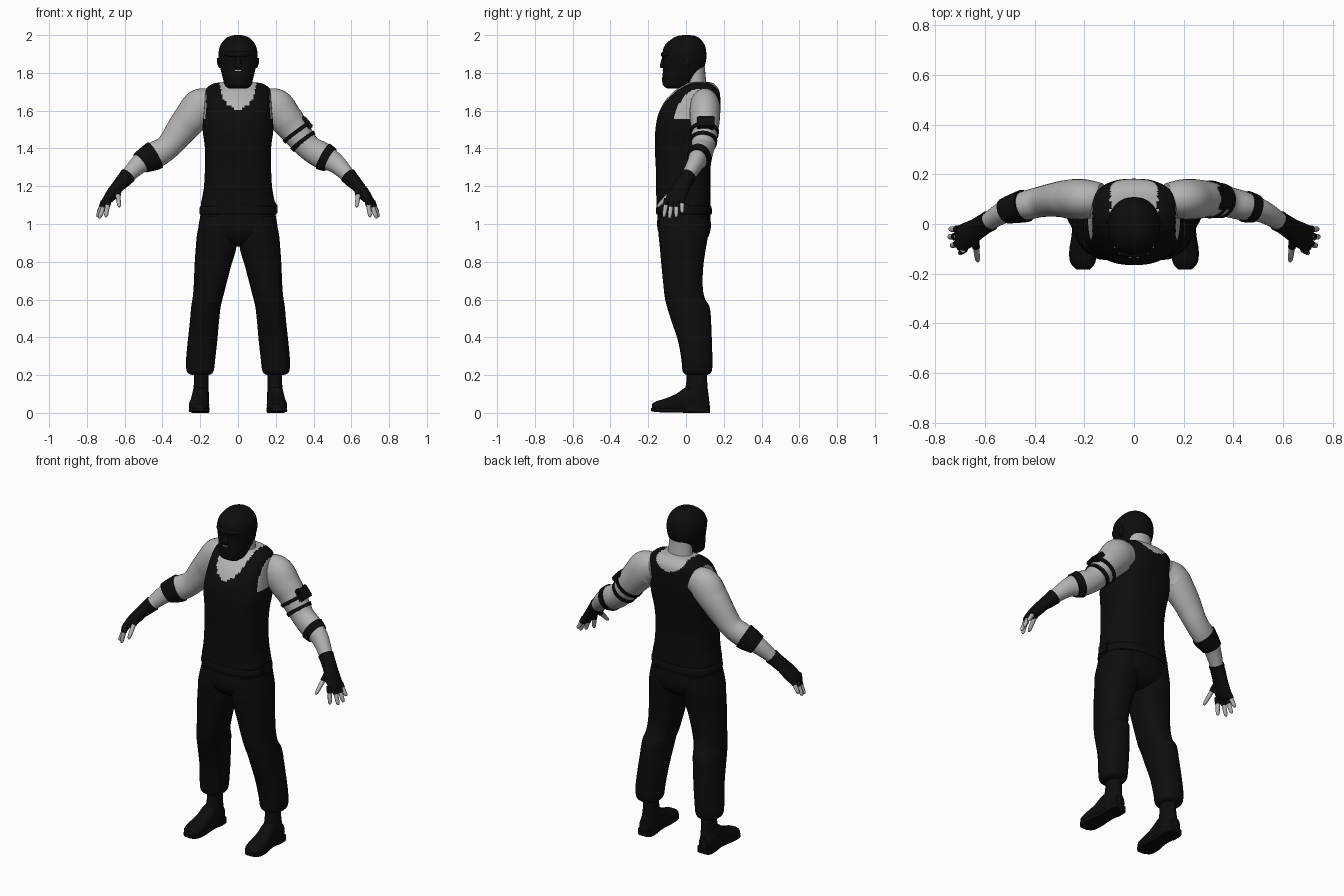
import bpy, bmesh, math
from mathutils import Vector, Matrix

def material(name, v):
    m = bpy.data.materials.new(name)
    m.diffuse_color = (v, v, v, 1)
    return m

BLACK = material("black cloth", 0.004)
SKIN = material("pale grey skin", 0.45)

def spline(keys, t):
    """Catmull-Rom sample of a list of number tuples at t in 0..len-1."""
    n = len(keys) - 1
    i = min(int(t), n - 1)
    f = t - i
    p = [keys[max(0, min(n, i + k))] for k in (-1, 0, 1, 2)]
    return [0.5 * (2 * b + (c - a) * f + (2 * a - 5 * b + 4 * c - d) * f * f
                   + (3 * b - a - 3 * c + d) * f ** 3) for a, b, c, d in zip(*p)]

def finish(name, bm, mats, rule=None):
    bmesh.ops.recalc_face_normals(bm, faces=bm.faces)
    if rule:
        for f in bm.faces:
            f.material_index = rule(f.calc_center_median())
    me = bpy.data.meshes.new(name)
    bm.to_mesh(me)
    bm.free()
    for m in mats:
        me.materials.append(m)
    ob = bpy.data.objects.new(name, me)
    bpy.context.collection.objects.link(ob)
    bpy.context.view_layer.objects.active = ob
    ob.select_set(True)
    bpy.ops.object.shade_smooth_by_angle(angle=math.radians(50))
    ob.select_set(False)
    return ob

def loft(name, keys, mats, axis=None, ref=(0, 1, 0), n=24, steps=5, e=2.0,
         span=None, grow=0.0, rule=None):
    """Skin rings along keys (x, y, z, radius across, radius along ref)."""
    t0, t1 = span or (0, len(keys) - 1)
    count = max(2, round((t1 - t0) * steps))
    bm = bmesh.new()
    rings = []
    for k in range(count + 1):
        t = t0 + (t1 - t0) * k / count
        x, y, z, ra, rb = spline(keys, t)
        a = Vector(spline(keys, max(0, t - .05))[:3])
        b = Vector(spline(keys, min(len(keys) - 1, t + .05))[:3])
        d = Vector(axis) if axis else (b - a).normalized()
        u = d.cross(Vector(ref)).normalized()
        w = u.cross(d)
        ring = []
        for j in range(n):
            c, s = math.cos(math.tau * j / n), math.sin(math.tau * j / n)
            c = math.copysign(abs(c) ** (2 / e), c)
            s = math.copysign(abs(s) ** (2 / e), s)
            ring.append(bm.verts.new(Vector((x, y, z)) + u * c * (ra + grow) + w * s * (rb + grow)))
        rings.append(ring)
    for p, q in zip(rings, rings[1:]):
        for j in range(n):
            bm.faces.new((p[j], p[(j + 1) % n], q[(j + 1) % n], q[j]))
    bm.faces.new(rings[0])
    bm.faces.new(rings[-1])
    return finish(name, bm, mats, rule)

def column(name, rows, mats, **kw):
    """Upright loft from rows (z, centre x, half width, front y, back y)."""
    keys = [(cx, (a + b) / 2, z, hw, (b - a) / 2) for z, cx, hw, a, b in rows]
    return loft(name, keys, mats, axis=(0, 0, 1), **kw)

def box(name, loc, size, rot_y=0, mat=BLACK, bevel=0.006):
    bm = bmesh.new()
    bmesh.ops.create_cube(bm, size=1, matrix=Matrix.Translation(loc) @ Matrix.Rotation(rot_y, 4, 'Y')
                          @ Matrix.Diagonal((*size, 1)))
    if bevel:
        bmesh.ops.bevel(bm, geom=bm.edges[:], offset=bevel, segments=2, affect='EDGES')
    return finish(name, bm, [mat])

# Tank top: skin shows inside the scooped neckline and outside the straps
def shirt_rule(c):
    depth = 0.135 if c.y < 0.06 else 0.065
    neck = (c.x / 0.095) ** 2 + ((c.z - 1.745) / depth) ** 2 < 1
    return 1 if neck or (abs(c.x) > 0.168 and c.z > 1.56 and c.y > -0.06) else 0

column("tank_top", [
    (1.07, 0, .185, -.15, .125), (1.10, 0, .197, -.157, .13), (1.14, 0, .19, -.157, .13),
    (1.2, 0, .18, -.16, .13), (1.3, 0, .175, -.16, .13), (1.4, 0, .175, -.165, .148),
    (1.5, 0, .187, -.162, .168), (1.58, 0, .182, -.147, .18), (1.65, 0, .176, -.112, .182),
    (1.70, 0, .172, -.066, .178), (1.725, 0, .16, -.03, .165), (1.745, 0, .125, .005, .145),
    (1.752, 0, .06, .03, .12)], [BLACK, SKIN], n=96, steps=6, e=2.5, rule=shirt_rule)

# Neck and masked head
column("neck", [(1.64, 0, .10, -.03, .14), (1.70, 0, .085, -.01, .125), (1.75, 0, .074, .0, .108),
                (1.83, 0, .07, -.01, .10)], [SKIN])
column("masked_head", [
    (1.718, 0, .05, -.10, -.03), (1.735, 0, .07, -.122, .015), (1.77, 0, .08, -.126, .06),
    (1.81, 0, .09, -.122, .09), (1.86, 0, .101, -.12, .105), (1.90, 0, .104, -.124, .108),
    (1.945, 0, .094, -.113, .10), (1.98, 0, .068, -.075, .075), (1.995, 0, .04, -.045, .05),
    (2.0, 0, .015, -.015, .02)], [BLACK], n=40, e=2.2)
loft("brow", [(-.07, -.09, 1.9, .01, .01), (-.04, -.114, 1.9, .015, .014), (0, -.12, 1.897, .015, .014),
              (.04, -.114, 1.9, .015, .014), (.07, -.09, 1.9, .01, .01)], [BLACK], n=12)
column("nose", [(1.825, 0, .012, -.135, -.10), (1.838, 0, .02, -.138, -.10),
                (1.86, 0, .014, -.133, -.10), (1.89, 0, .01, -.125, -.10)], [BLACK], n=12)
box("mouth_slit", (0, -.1215, 1.812), (.03, .006, .005), mat=SKIN, bevel=0)
for s in (1, -1):
    column("ear", [(1.825, s * .094, .006, -.005, .015), (1.85, s * .1, .01, -.01, .025),
                   (1.88, s * .102, .008, -.005, .025)], [BLACK], n=10)

# Pelvis, belt and hip pouch
column("trouser_hips", [(1.10, 0, .188, -.15, .125), (1.03, 0, .202, -.152, .13),
                        (.97, 0, .207, -.15, .13), (.92, 0, .17, -.125, .11), (.88, 0, .07, -.07, .06)],
       [BLACK], n=40, e=2.4)
column("belt", [(1.05, 0, .2, -.155, .133), (1.06, 0, .205, -.159, .137), (1.085, 0, .203, -.158, .136),
                (1.095, 0, .197, -.155, .132)], [BLACK], n=40, e=2.4)
box("hip_pouch", (.185, -.02, 1.08), (.05, .09, .065), bevel=.01)

ARM = [(.13, .10, 1.64, .075, .065), (.195, .10, 1.62, .098, .08), (.25, .10, 1.56, .09, .08),
       (.295, .10, 1.505, .082, .072), (.37, .09, 1.41, .067, .062), (.443, .072, 1.363, .07, .058),
       (.518, .05, 1.32, .052, .045), (.598, .002, 1.24, .035, .035), (.62, -.012, 1.215, .03, .034)]
PALM = [(.585, .01, 1.255, .038, .039), (.605, -.002, 1.232, .04, .042), (.635, -.022, 1.2, .034, .045),
        (.67, -.045, 1.155, .032, .053), (.70, -.058, 1.12, .022, .052), (.708, -.06, 1.108, .014, .042)]
FINGERS = [((.685, -.1, 1.135), (.70, -.118, 1.036)), ((.70, -.075, 1.12), (.735, -.088, 1.03)),
           ((.71, -.05, 1.118), (.745, -.052, 1.036)), ((.70, -.022, 1.13), (.742, -.02, 1.06))]

for s, side in ((1, "left"), (-1, "right")):
    def flip(keys):
        return [(s * k[0], *k[1:]) for k in keys]

    # Arm, fingerless glove, fingers and thumb
    arm = flip(ARM)
    loft(side + "_arm", arm, [SKIN], n=28, steps=6)
    loft(side + "_glove", flip(PALM), [BLACK], n=20)
    loft(side + "_glove_cuff", arm, [BLACK], n=24, span=(6.75, 7.15), steps=8, grow=.006)
    fingers = FINGERS + [((.64, -.06, 1.185), (.628, -.152, 1.09))]
    for a, b in fingers:
        a, b = Vector(a), Vector(b)
        pts = [(*a.lerp(b, f), r, r) for f, r in ((0, .015), (.3, .013), (.6, .012), (.9, .01), (1, .004))]
        loft(side + "_finger", flip(pts), [SKIN], n=10, steps=2)
        loft(side + "_glove_finger", flip(pts), [BLACK], n=10, span=(0, 1.2), steps=3, grow=.003)

    # Trouser leg, bloused over the boot
    column(side + "_trouser_leg", [
        (1.04, s * .105, .09, -.14, .12), (.95, s * .112, .104, -.145, .118), (.87, s * .117, .107, -.138, .105),
        (.78, s * .133, .097, -.13, .092), (.68, s * .148, .086, -.12, .088), (.61, s * .16, .08, -.112, .098),
        (.56, s * .17, .078, -.10, .125), (.48, s * .178, .077, -.075, .133), (.38, s * .188, .078, -.042, .137),
        (.28, s * .198, .077, -.024, .14), (.23, s * .2, .073, -.02, .138), (.208, s * .2, .062, -.01, .128),
        (.20, s * .197, .04, .01, .11)], [BLACK], n=32, e=2.3)

    # Boot: shaft, foot, sole and heel
    column(side + "_boot_shaft", [(.24, s * .193, .038, .005, .11), (.15, s * .195, .039, .0, .113),
                                  (.09, s * .198, .044, -.02, .12), (.02, s * .2, .048, -.03, .128)], [BLACK])
    loft(side + "_boot_foot", [
        (s * .2, .12, .05, .03, .045), (s * .2, .07, .065, .045, .065), (s * .2, .01, .07, .046, .07),
        (s * .203, -.05, .052, .049, .05), (s * .206, -.11, .04, .054, .036), (s * .206, -.155, .034, .048, .028),
        (s * .204, -.18, .03, .026, .018)], [BLACK], axis=(0, -1, 0), ref=(0, 0, 1), e=2.4)
    loft(side + "_boot_sole", [
        (s * .2, .127, .012, .03, .012), (s * .2, .08, .012, .048, .012), (s * .2, -.01, .013, .044, .011),
        (s * .205, -.1, .014, .055, .011), (s * .206, -.155, .015, .05, .011),
        (s * .204, -.184, .017, .026, .008)], [BLACK], axis=(0, -1, 0), ref=(0, 0, 1), e=6)
    column(side + "_boot_heel", [(0, s * .2, .046, .03, .128), (.03, s * .2, .046, .03, .128)], [BLACK], e=4)

    # Bands: a wide elbow guard on one arm, straps with a pouch on the other
    if s < 0:
        loft("elbow_guard", arm, [BLACK], n=28, span=(4.95, 5.95), grow=.008)
    else:
        loft("elbow_band", arm, [BLACK], n=28, span=(5.1, 5.6), steps=8, grow=.007)
        for i, t in enumerate((3.15, 3.6)):
            loft("arm_strap_%d" % (i + 1), arm, [BLACK], n=28, span=(t, t + .17), steps=12, grow=.006)
        box("arm_pouch", (.362, .105, 1.535), (.036, .092, .075), rot_y=math.radians(-40))
